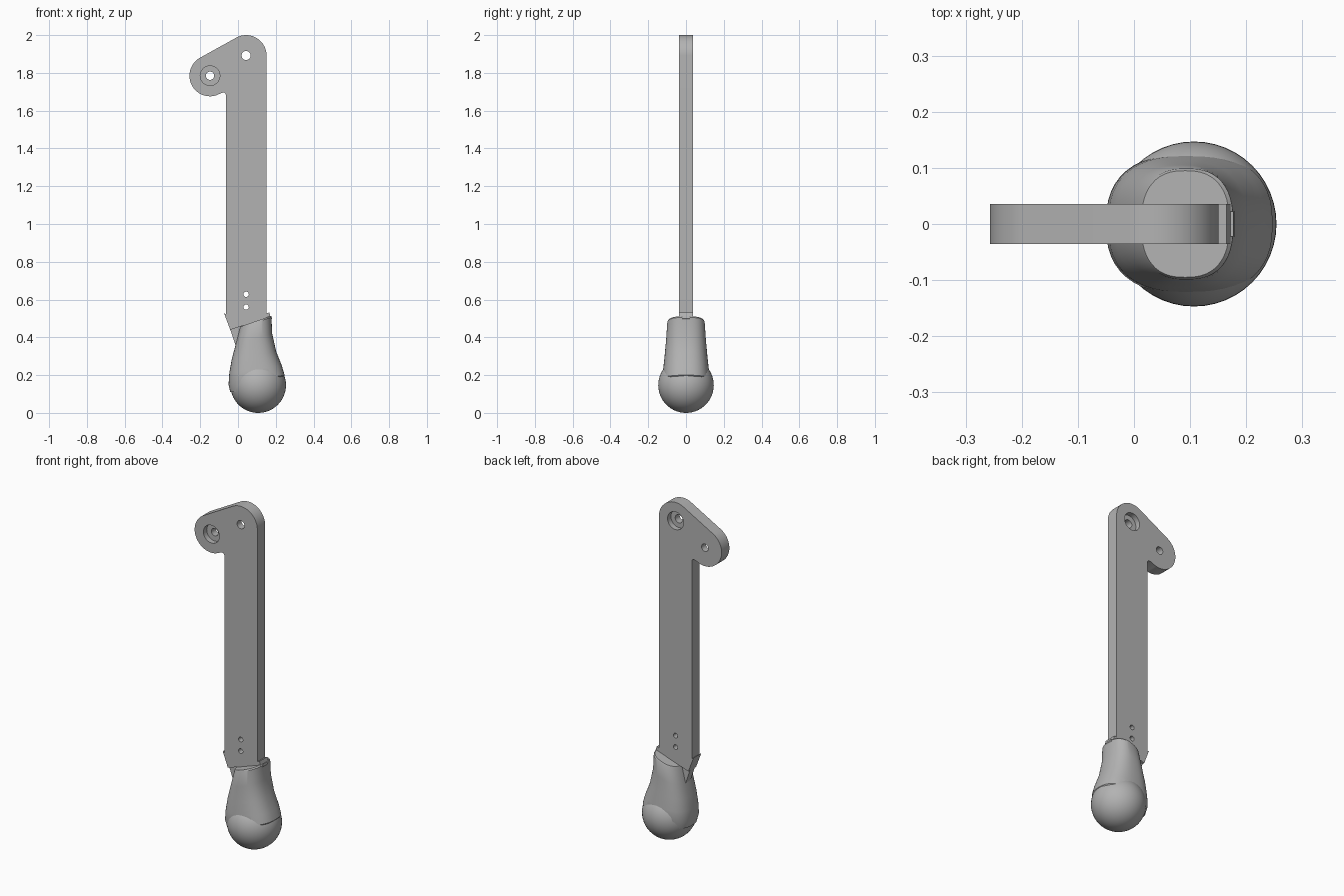
import bpy, bmesh, math
from mathutils import Vector

cube = bpy.data.objects.get("Cube")
if cube:
    bpy.data.objects.remove(cube)

grey = bpy.data.materials.new("plain_grey")
grey.use_nodes = True
colour = (0.45, 0.45, 0.45, 1)
grey.diffuse_color = colour
grey.node_tree.nodes["Principled BSDF"].inputs["Base Color"].default_value = colour


def make_object(name, bm, smooth=True):
    bmesh.ops.recalc_face_normals(bm, faces=bm.faces)
    mesh = bpy.data.meshes.new(name)
    bm.to_mesh(mesh)
    bm.free()
    obj = bpy.data.objects.new(name, mesh)
    bpy.context.collection.objects.link(obj)
    mesh.materials.append(grey)
    bpy.ops.object.select_all(action='DESELECT')
    obj.select_set(True)
    bpy.context.view_layer.objects.active = obj
    if smooth:
        bpy.ops.object.shade_smooth_by_angle(angle=math.radians(30))
    return obj


def plate(name, outline, y0, y1, smooth=True):
    """Extrude an x-z outline from y0 to y1."""
    bm = bmesh.new()
    face = bm.faces.new([bm.verts.new((x, y0, z)) for x, z in outline])
    ext = bmesh.ops.extrude_face_region(bm, geom=[face])["geom"]
    verts = [v for v in ext if isinstance(v, bmesh.types.BMVert)]
    bmesh.ops.translate(bm, verts=verts, vec=(0, y1 - y0, 0))
    return make_object(name, bm, smooth)


def arc(centre, radius, start, end, steps):
    angles = [math.radians(start + (end - start) * i / steps) for i in range(steps + 1)]
    return [(centre[0] + radius * math.cos(a), centre[1] + radius * math.sin(a)) for a in angles]


def drill(target, centre, radius, y0=-0.1, y1=0.1):
    cutter = plate("hole_cutter", arc(centre, radius, 0, 350, 35), y0, y1, False)
    cutter.hide_render = True
    mod = target.modifiers.new("hole", 'BOOLEAN')
    mod.operation, mod.solver, mod.object = 'DIFFERENCE', 'EXACT', cutter
    bpy.context.view_layer.objects.active = target
    bpy.ops.object.modifier_apply(modifier=mod.name)
    bpy.data.objects.remove(cutter)


# Flat arm with its two rounded lobes and slanted lower end
half = 0.036
pivot, lobe = (0.043, 1.892), (-0.148, 1.785)
outline = (arc(pivot, 0.108, 0, 119, 24) + arc(lobe, 0.109, 119, 285, 32)
           + [(-0.082, 1.695)] + arc((-0.078, 1.682), 0.014, 70, 0, 6)
           + [(-0.064, 0.522), (-0.074, 0.528), (-0.041, 0.44),
              (0.172, 0.51), (0.165, 0.532), (0.151, 0.526)])
arm = plate("arm", outline, -half, half, False)
drill(arm, lobe, 0.022)
drill(arm, lobe, 0.052, -0.1, -0.005)
drill(arm, pivot, 0.024)
drill(arm, pivot, 0.052, 0.005, 0.1)
for z in (0.56, 0.628):
    drill(arm, (0.043, z), 0.014)
bpy.context.view_layer.objects.active = arm
arm.select_set(True)
bpy.ops.object.shade_smooth_by_angle(angle=math.radians(30))

# Thin tongue that plugs into the ankle
plate("tongue", [(-0.041, 0.44), (-0.014, 0.36), (0.13, 0.41), (0.18, 0.5), (0.177, 0.513)],
      -0.022, 0.022, False)

# Ankle: tilted rounded sections as (left point, right point, half depth)
sections = [((0.013, 0.457), (0.170, 0.512), 0.095),
            ((0.010, 0.450), (0.177, 0.506), 0.099),
            ((-0.013, 0.36), (0.181, 0.42), 0.105),
            ((-0.034, 0.28), (0.202, 0.325), 0.113),
            ((-0.046, 0.21), (0.232, 0.25), 0.121),
            ((-0.050, 0.15), (0.247, 0.20), 0.125),
            ((-0.041, 0.11), (0.200, 0.12), 0.105)]
bm = bmesh.new()
rings, count = [], 48
for left, right, depth in sections:
    a, b = Vector((left[0], 0, left[1])), Vector((right[0], 0, right[1]))
    ring = []
    for i in range(count):
        t = 2 * math.pi * i / count
        c, s = math.cos(t), math.sin(t)
        c = math.copysign(abs(c) ** 0.8, c)
        s = math.copysign(abs(s) ** 0.8, s)
        ring.append(bm.verts.new((a + b) / 2 + (b - a) / 2 * c + Vector((0, depth * s, 0))))
    rings.append(ring)
for upper, lower in zip(rings, rings[1:]):
    for i in range(count):
        j = (i + 1) % count
        bm.faces.new((upper[i], upper[j], lower[j], lower[i]))
bm.faces.new(rings[0])
bm.faces.new(rings[-1])
make_object("ankle", bm)

# Ball foot
bm = bmesh.new()
bmesh.ops.create_uvsphere(bm, u_segments=48, v_segments=28, radius=0.147)
bmesh.ops.translate(bm, verts=bm.verts, vec=(0.107, 0, 0.147))
make_object("ball_foot", bm)
